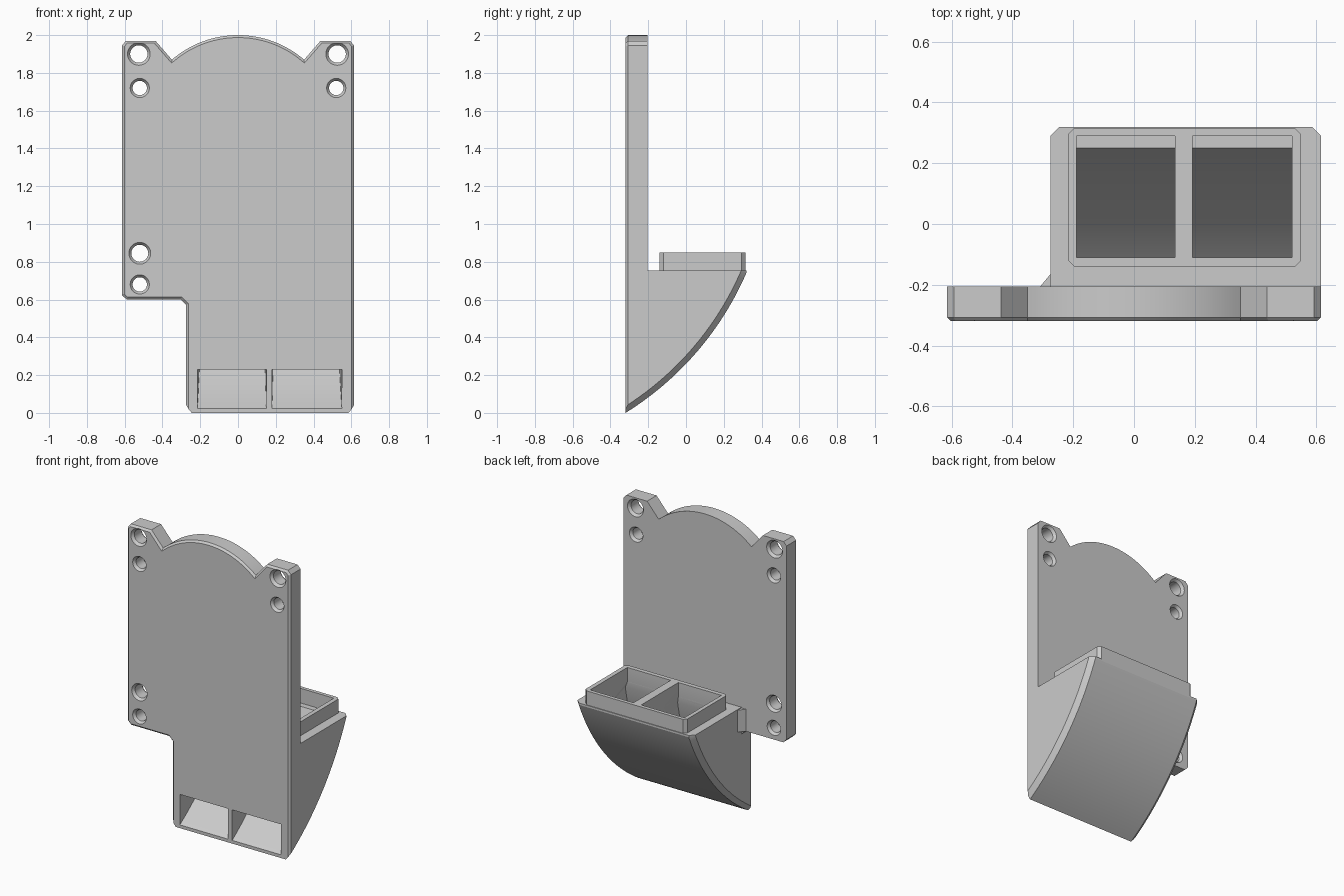
import bpy, bmesh, math
from mathutils import Vector

if "Cube" in bpy.data.objects:
    bpy.data.objects.remove(bpy.data.objects["Cube"])

grey = bpy.data.materials.new("light_grey")
grey.diffuse_color = (0.6, 0.6, 0.6, 1)
grey.use_nodes = True
grey.node_tree.nodes["Principled BSDF"].inputs["Base Color"].default_value = grey.diffuse_color


def arc(a, b, sag, n=28):
    """Points of an arc from a to b, bulging right of the travel direction."""
    a, b = Vector(a), Vector(b)
    d = b - a
    c = d.length
    u = d / c
    nrm = Vector((u.y, -u.x))
    r = c * c / (8 * sag) + sag / 2
    centre = (a + b) / 2 - nrm * (r - sag)
    half = math.asin(c / 2 / r)
    ts = [half * (2 * i / n - 1) for i in range(n + 1)]
    return [tuple(centre + r * (nrm * math.cos(t) + u * math.sin(t))) for t in ts]


def prism(bm, pts, axis, lo, hi):
    """Extrude a 2D profile along an axis."""
    place = {"x": lambda p, w: (w, p[0], p[1]),
             "y": lambda p, w: (p[0], w, p[1]),
             "z": lambda p, w: (p[0], p[1], w)}[axis]
    rings = [[bm.verts.new(place(p, w)) for p in pts] for w in (lo, hi)]
    for ring in rings:
        bm.faces.new(ring)
    for i in range(len(pts)):
        j = (i + 1) % len(pts)
        bm.faces.new((rings[0][i], rings[0][j], rings[1][j], rings[1][i]))
    bmesh.ops.recalc_face_normals(bm, faces=bm.faces)
    return rings


def chamfer(bm, width, test):
    edges = [e for e in bm.edges if test(*[v.co for v in e.verts])]
    bmesh.ops.bevel(bm, geom=edges, offset=width, segments=1, affect="EDGES")


def make(name, bm):
    bmesh.ops.recalc_face_normals(bm, faces=bm.faces)
    me = bpy.data.meshes.new(name)
    bm.to_mesh(me)
    bm.free()
    me.materials.append(grey)
    ob = bpy.data.objects.new(name, me)
    bpy.context.collection.objects.link(ob)
    return ob


def cut(ob, cutter):
    mod = ob.modifiers.new("cut", "BOOLEAN")
    mod.operation, mod.solver, mod.object = "DIFFERENCE", "EXACT", cutter
    dg = bpy.context.evaluated_depsgraph_get()
    me = bpy.data.meshes.new_from_object(ob.evaluated_get(dg))
    ob.modifiers.clear()
    ob.data = me


FRONT, BACK = -0.32, -0.205   # plate thickness in y
LEFT, RIGHT = -0.275, 0.615   # chute width in x
TOP = 0.755                   # chute top

# Mounting plate with scalloped top edge
bm = bmesh.new()
outline = [(LEFT, 0.55), (RIGHT, 0.55), (RIGHT, 1.945), (0.593, 1.97), (0.437, 1.97)]
outline += arc((0.35, 1.87), (-0.35, 1.87), 0.13)
outline += [(-0.437, 1.97), (-0.593, 1.97), (-0.615, 1.945), (-0.615, 0.625),
            (-0.59, 0.60), (-0.303, 0.60), (LEFT, 0.572)]
prism(bm, outline, "y", FRONT, BACK)
chamfer(bm, 0.013, lambda a, b: a.y < FRONT + 1e-4 and b.y < FRONT + 1e-4
        and max(a.z, b.z) > 0.551)
plate = make("mounting_plate", bm)

# Countersunk screw holes: x, z, outer radius, inner radius
holes = [(-0.525, 1.9, 0.06, 0.046), (0.525, 1.9, 0.06, 0.046),
         (-0.52, 1.72, 0.051, 0.038), (0.52, 1.72, 0.051, 0.038),
         (-0.52, 0.845, 0.058, 0.045), (-0.52, 0.68, 0.051, 0.038)]
bm = bmesh.new()
for x, z, ro, ri in holes:
    steps = [(FRONT - 0.02, ro), (FRONT, ro), (FRONT + 0.018, ri),
             (BACK - 0.018, ri), (BACK, ro), (BACK + 0.02, ro)]
    rings = [[bm.verts.new((x + r * math.cos(k * math.pi / 16), y,
                            z + r * math.sin(k * math.pi / 16))) for k in range(32)]
             for y, r in steps]
    for p, q in zip(rings, rings[1:]):
        for k in range(32):
            m = (k + 1) % 32
            bm.faces.new((p[k], p[m], q[m], q[k]))
    bm.faces.new(rings[0])
    bm.faces.new(rings[-1])
hole_cutter = make("hole_cutter", bm)

# Chute body with curved underside
bm = bmesh.new()
profile = arc((FRONT, 0.0), (0.32, 0.742), 0.075) + [(0.32, TOP), (FRONT, TOP)]
rings = prism(bm, profile, "x", LEFT, RIGHT)
n = len(profile) - 1
sides = [bm.edges.get((r[i], r[i + 1])) for r in rings for i in range(n - 1)]
bmesh.ops.bevel(bm, geom=sides, offset=0.03, segments=1, affect="EDGES")
chamfer(bm, 0.013, lambda a, b: a.y < FRONT + 1e-4 and b.y < FRONT + 1e-4
        and abs(a.x - b.x) < 0.01 and abs(a.z - b.z) > 0.1)
chute = make("chute", bm)

# Raised collar around the inlets
bm = bmesh.new()
x0, x1, y0, y1, c = -0.217, 0.55, -0.14, 0.315, 0.02
prism(bm, [(x0 + c, y0), (x1 - c, y0), (x1, y0 + c), (x1, y1 - c),
           (x1 - c, y1), (x0 + c, y1), (x0, y1 - c), (x0, y0 + c)], "z", 0.74, 0.85)
collar = make("inlet_collar", bm)

# Two curved ducts from the top inlets to the front outlets
bm = bmesh.new()
duct = [(-0.11, 0.9), (0.29, 0.9), (0.29, 0.75)]
duct += arc((FRONT, 0.022), (0.25, 0.75), 0.065)[::-1]
duct += [(-0.4, 0.022), (-0.4, 0.23)]
duct += arc((FRONT, 0.23), (-0.11, 0.75), 0.035, 14)
for lo, hi, flo, fhi in ((-0.19, 0.135, -0.215, 0.15), (0.193, 0.52, 0.18, 0.55)):
    for ring, wide, narrow in zip(prism(bm, duct, "x", lo, hi), (flo, fhi), (lo, hi)):
        for v in ring:    # flare towards the outlet
            t = min(1, max(0, (0.25 - v.co.y) / 0.57)) if v.co.z < 0.74 else 0
            v.co.x = narrow + (wide - narrow) * t
bmesh.ops.triangulate(bm, faces=[f for f in bm.faces if len(f.verts) > 4])
duct_cutter = make("duct_cutter", bm)

# Corner gusset between chute and plate
bm = bmesh.new()
prism(bm, [(-0.308, BACK - 0.01), (-0.308, BACK), (LEFT, -0.165), (-0.25, -0.165),
           (-0.25, BACK - 0.01)], "z", 0.60, 0.75)
gusset = make("corner_gusset", bm)

cut(plate, hole_cutter)
cut(chute, duct_cutter)
cut(collar, duct_cutter)
for ob in (hole_cutter, duct_cutter):
    ob.hide_render = True
    ob.hide_set(True)

# Smooth curves, sharp corners
for ob in (plate, chute, collar, gusset):
    bpy.ops.object.select_all(action="DESELECT")
    ob.select_set(True)
    bpy.context.view_layer.objects.active = ob
    bpy.ops.object.shade_smooth_by_angle(angle=math.radians(20))
